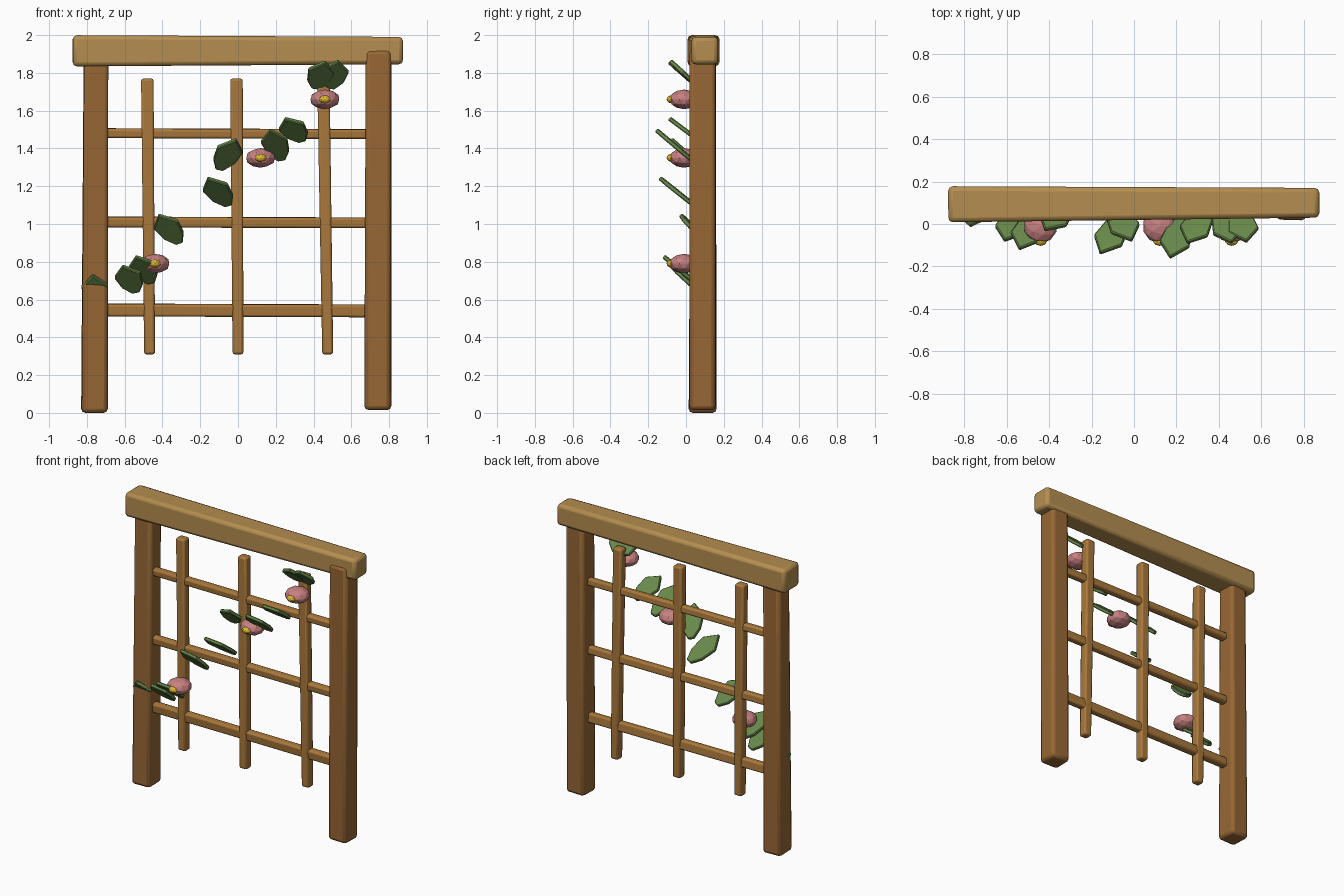
import bpy, bmesh, math
from mathutils import Vector, Matrix

if "Cube" in bpy.data.objects:
    bpy.data.objects.remove(bpy.data.objects["Cube"])


def material(name, rgb):
    m = bpy.data.materials.new(name)
    m.diffuse_color = (*rgb, 1)
    m.use_nodes = True
    m.node_tree.nodes["Principled BSDF"].inputs["Base Color"].default_value = m.diffuse_color
    return m


POST = material("post_wood", (0.31, 0.135, 0.035))
BEAM = material("beam_wood", (0.46, 0.27, 0.08))
SLAT = material("slat_wood", (0.40, 0.19, 0.045))
LEAF = material("leaf_green", (0.14, 0.25, 0.07))
PINK = material("petal_pink", (0.58, 0.22, 0.22))
GOLD = material("flower_yellow", (0.75, 0.48, 0.03))


def finish(name, bm, mat, matrix=None):
    bmesh.ops.recalc_face_normals(bm, faces=bm.faces)
    me = bpy.data.meshes.new(name)
    bm.to_mesh(me)
    bm.free()
    me.materials.append(mat)
    ob = bpy.data.objects.new(name, me)
    if matrix:
        ob.matrix_world = matrix
    bpy.context.collection.objects.link(ob)
    return ob


def timber(name, p, q, side, size_p, size_q, mat, bevel, roll=0.0):
    """Tapered bar from p to q; side is the width direction, sizes are (width, depth)."""
    p, q = Vector(p), Vector(q)
    axis = (q - p).normalized()
    u = Matrix.Rotation(roll, 3, axis) @ Vector(side)
    u = (u - axis * u.dot(axis)).normalized()
    v = axis.cross(u)
    bm = bmesh.new()
    rings = []
    for c, (w, d) in ((p, size_p), (q, size_q)):
        rings.append([bm.verts.new(c + u * (sx * w / 2) + v * (sy * d / 2))
                      for sx, sy in ((-1, -1), (1, -1), (1, 1), (-1, 1))])
    a, b = rings
    bm.faces.new(a)
    bm.faces.new(b)
    for i in range(4):
        j = (i + 1) % 4
        bm.faces.new((a[i], a[j], b[j], b[i]))
    ob = finish(name, bm, mat)
    mod = ob.modifiers.new("worn_edges", 'BEVEL')
    mod.width, mod.segments = bevel, 2
    bpy.ops.object.select_all(action='DESELECT')
    ob.select_set(True)
    bpy.context.view_layer.objects.active = ob
    bpy.ops.object.shade_smooth_by_angle(angle=math.radians(35))
    return ob


# Frame: two posts and the top beam
X, Z = (1, 0, 0), (0, 0, 1)
timber("left_post", (-0.76, 0.088, 0.0), (-0.752, 0.092, 1.88), X,
       (0.138, 0.145), (0.128, 0.13), POST, 0.022, 0.03)
timber("right_post", (0.74, 0.088, 0.015), (0.745, 0.088, 1.92), X,
       (0.14, 0.138), (0.135, 0.138), POST, 0.022, -0.03)
timber("top_beam", (-0.875, 0.093, 1.917), (0.873, 0.1, 1.918), Z,
       (0.165, 0.17), (0.145, 0.14), BEAM, 0.022)

# Lattice slats
for i, (xb, xt) in enumerate(((-0.468, -0.48), (0.0, -0.008), (0.475, 0.452))):
    timber(f"vertical_slat_{i + 1}", (xb, 0.08, 0.31), (xt, 0.08, 1.77), X,
           (0.058, 0.058), (0.066, 0.062), SLAT, 0.012)
for i, (z, h) in enumerate(((0.542, 0.066), (1.008, 0.055), (1.478, 0.05))):
    timber(f"horizontal_slat_{i + 1}", (-0.72, 0.08, z + 0.003), (0.72, 0.08, z - 0.002), Z,
           (h, 0.05), (h, 0.05), SLAT, 0.012, 0.1)


# Leaves: thick pointed hexagons rising outwards from the lattice
def leaf(name, tip, base):
    tip, base = Vector(tip), Vector(base)
    y = (tip - base).normalized()
    L = (tip - base).length
    x = y.cross(Vector((0, 0.6, 0.8))).normalized()
    z = x.cross(y)
    outline = ((0, 0.5), (0.072, 0.16), (0.058, -0.24), (0.02, -0.5),
               (-0.02, -0.5), (-0.058, -0.24), (-0.072, 0.16))
    bm = bmesh.new()
    f = bm.faces.new([bm.verts.new((a, b * L, -0.012)) for a, b in outline])
    r = bmesh.ops.extrude_face_region(bm, geom=[f])
    bmesh.ops.translate(bm, vec=(0, 0, 0.024),
                        verts=[v for v in r["geom"] if isinstance(v, bmesh.types.BMVert)])
    m = Matrix((x, y, z)).transposed().to_4x4()
    m.translation = (tip + base) / 2
    ob = finish(name, bm, LEAF, m)
    mod = ob.modifiers.new("soft_rim", 'BEVEL')
    mod.width, mod.segments = 0.005, 1


leaves = (((-0.77, -0.01, 0.73), (-0.74, 0.13, 0.57)),
          ((-0.61, -0.08, 0.78), (-0.54, 0.07, 0.64)),
          ((-0.54, -0.12, 0.83), (-0.46, 0.05, 0.69)),
          ((-0.42, -0.03, 1.05), (-0.31, 0.11, 0.90)),
          ((-0.16, -0.14, 1.245), (-0.05, 0.04, 1.10)),
          ((-0.01, -0.08, 1.45), (-0.10, 0.09, 1.29)),
          ((0.17, -0.16, 1.50), (0.23, 0.03, 1.34)),
          ((0.25, -0.09, 1.56), (0.34, 0.07, 1.44)),
          ((0.46, -0.09, 1.86), (0.41, 0.07, 1.72)),
          ((0.53, -0.085, 1.865), (0.49, 0.07, 1.72)))
for i, (tip, base) in enumerate(leaves):
    leaf(f"leaf_{i + 1}", tip, base)


# Flowers: squashed faceted blossom with a yellow centre
def blob(name, centre, radii, subdivisions, mat):
    bm = bmesh.new()
    bmesh.ops.create_icosphere(bm, subdivisions=subdivisions, radius=1)
    bmesh.ops.scale(bm, vec=radii, verts=bm.verts)
    finish(name, bm, mat, Matrix.Translation(centre))


for i, (x, z) in enumerate(((-0.44, 0.79), (0.12, 1.35), (0.46, 1.66))):
    blob(f"blossom_{i + 1}", (x, -0.01, z), (0.08, 0.08, 0.052), 2, PINK)
    blob(f"blossom_centre_{i + 1}", (x, -0.075, z), (0.032, 0.028, 0.022), 2, GOLD)
